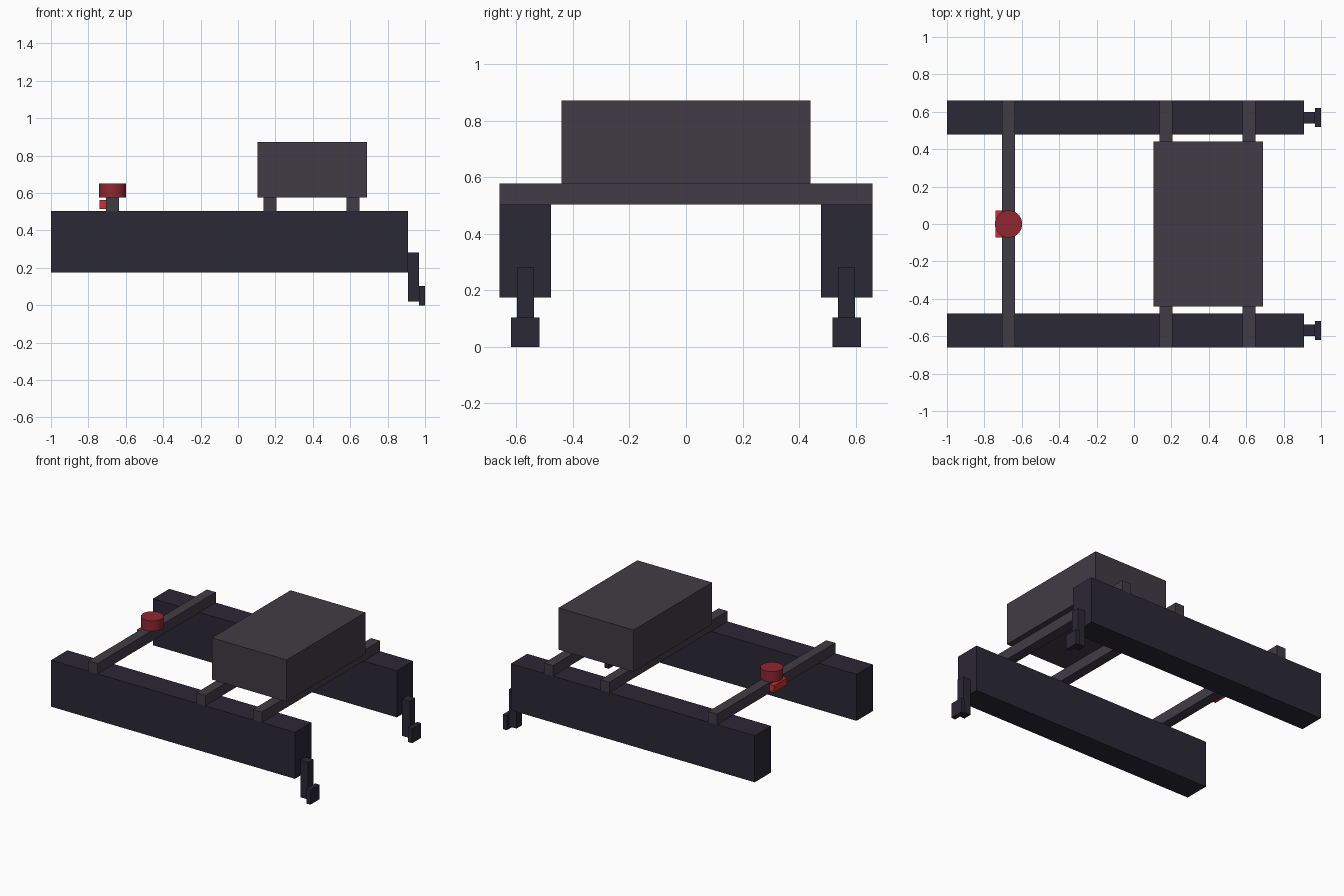
import bpy

if "Cube" in bpy.data.objects:
    bpy.data.objects.remove(bpy.data.objects["Cube"])


def material(name, rgb):
    m = bpy.data.materials.new(name)
    m.diffuse_color = (*rgb, 1)
    m.use_nodes = True
    m.node_tree.nodes["Principled BSDF"].inputs["Base Color"].default_value = m.diffuse_color
    return m


HULL = material("dark_hull", (0.024, 0.021, 0.036))
FRAME = material("dark_grey", (0.051, 0.045, 0.058))
RED = material("dark_red", (0.28, 0.02, 0.03))
BRIGHT = material("bright_red", (0.6, 0.03, 0.03))


def box(name, x, y, z, mat):
    """Box from (min, max) pairs on each axis."""
    bpy.ops.mesh.primitive_cube_add(size=1, location=[(a + b) / 2 for a, b in (x, y, z)])
    o = bpy.context.object
    o.name = name
    o.scale = [b - a for a, b in (x, y, z)]
    bpy.ops.object.transform_apply(location=False, rotation=False, scale=True)
    o.data.materials.append(mat)
    return o


# Twin hulls, each with a stern motor leg and a foot block
for side, s in (("left", 1), ("right", -1)):
    def mirrored(a, b):
        return tuple(sorted((s * a, s * b)))
    box(f"{side}_hull", (-1, 0.908), mirrored(0.478, 0.66), (0.174, 0.503), HULL)
    box(f"{side}_motor_leg", (0.908, 0.968), mirrored(0.538, 0.598), (0.02, 0.281), HULL)
    box(f"{side}_motor_foot", (0.968, 1.0), mirrored(0.519, 0.619), (0, 0.104), HULL)

# Crossbars joining the hulls
for i, x in enumerate((-0.671, 0.172, 0.614)):
    box(f"crossbar_{i + 1}", (x - 0.035, x + 0.035), (-0.66, 0.66), (0.503, 0.577), FRAME)

# Equipment box
box("equipment_box", (0.103, 0.689), (-0.44, 0.44), (0.577, 0.872), FRAME)

# Round sensor on top of the front bar
bpy.ops.mesh.primitive_cylinder_add(vertices=32, radius=0.073, depth=0.073,
                                    location=(-0.671, 0, 0.6135))
sensor = bpy.context.object
sensor.name = "round_sensor"
sensor.data.materials.append(RED)
bpy.ops.object.shade_smooth_by_angle()

# Small block on the front face of the bar
box("front_sensor", (-0.74, -0.706), (-0.073, 0.073), (0.514, 0.564), BRIGHT)
